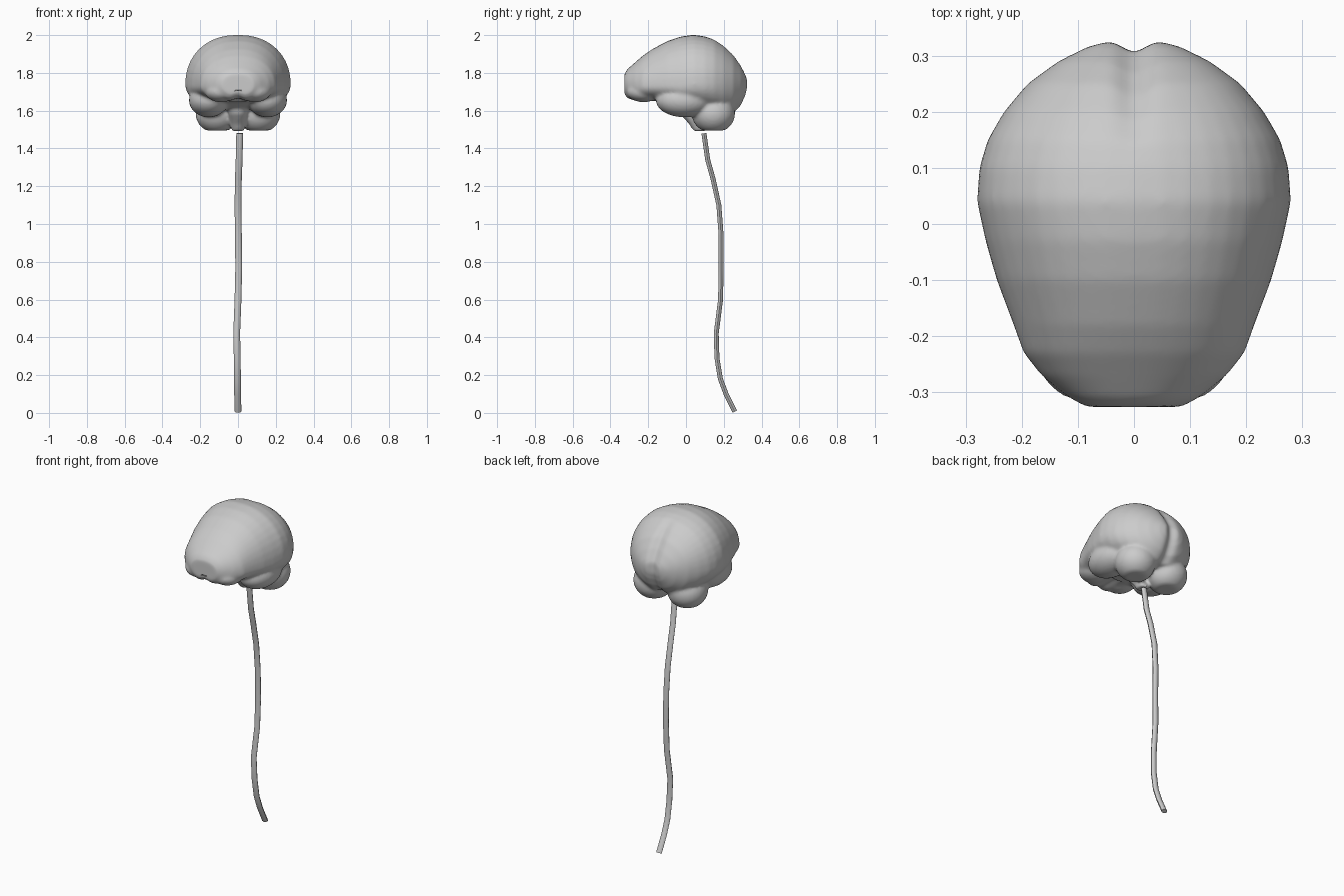
import bpy, bmesh, math
from mathutils import Vector

if "Cube" in bpy.data.objects:
    bpy.data.objects.remove(bpy.data.objects["Cube"])


def mesh_object(name, bm):
    bmesh.ops.recalc_face_normals(bm, faces=bm.faces)
    me = bpy.data.meshes.new(name)
    bm.to_mesh(me)
    bm.free()
    ob = bpy.data.objects.new(name, me)
    bpy.context.collection.objects.link(ob)
    return ob


def loft(bm, rings):
    """Skin a list of equal point rings and cap both ends."""
    vr = [[bm.verts.new(p) for p in r] for r in rings]
    n = len(vr[0])
    for a, b in zip(vr, vr[1:]):
        for i in range(n):
            bm.faces.new((a[i], a[(i + 1) % n], b[(i + 1) % n], b[i]))
    bm.faces.new(vr[0])
    bm.faces.new(vr[-1])


def power(c, e):
    return math.copysign(abs(c) ** e, c)


def ellipsoid(bm, centre, radii, flat=None):
    vs = bmesh.ops.create_uvsphere(bm, u_segments=28, v_segments=18, radius=1)["verts"]
    for v in vs:
        v.co = Vector([c + r * k for c, r, k in zip(centre, radii, v.co)])
        if flat:
            v.co.z = max(v.co.z, flat)


# cerebrum stations: y, half width, bottom z, widest z, top z
stations = [
    (-0.326, 0.085, 1.68, 1.74, 1.795), (-0.31, 0.115, 1.66, 1.735, 1.82),
    (-0.27, 0.165, 1.65, 1.73, 1.855), (-0.23, 0.197, 1.65, 1.73, 1.89),
    (-0.18, 0.215, 1.65, 1.73, 1.925), (-0.10, 0.245, 1.64, 1.73, 1.968),
    (-0.03, 0.265, 1.61, 1.73, 1.992), (0.04, 0.28, 1.60, 1.74, 2.002),
    (0.10, 0.276, 1.59, 1.74, 1.993), (0.15, 0.261, 1.58, 1.74, 1.978),
    (0.20, 0.232, 1.57, 1.74, 1.945), (0.25, 0.190, 1.58, 1.74, 1.90),
    (0.29, 0.135, 1.62, 1.74, 1.845), (0.315, 0.085, 1.67, 1.74, 1.80),
    (0.328, 0.04, 1.71, 1.745, 1.775),
]
rings = []
for y, w, zb, zm, zt in stations:
    ring = []
    for i in range(40):
        a = 2 * math.pi * i / 40
        c, s = math.cos(a), math.sin(a)
        h = zt - zm if s > 0 else zm - zb
        ring.append((w * power(c, 0.9), y, zm + h * power(s, 0.95)))
    rings.append(ring)
bm = bmesh.new()
loft(bm, rings)

# temporal lobes, frontal underside lobes and cerebellum halves
for s in (-1, 1):
    ellipsoid(bm, (s * 0.155, -0.01, 1.655), (0.105, 0.15, 0.09))
    ellipsoid(bm, (s * 0.09, -0.225, 1.70), (0.085, 0.09, 0.055))
    ellipsoid(bm, (s * 0.11, 0.145, 1.585), (0.115, 0.115, 0.105), 1.495)

# brain stem, leaning back toward the cord
stem = [(-0.01, 0.06, 0.05, 1.66), (0.02, 0.05, 0.05, 1.58),
        (0.055, 0.04, 0.04, 1.53), (0.075, 0.035, 0.035, 1.492)]
loft(bm, [[(rx * math.cos(k * math.pi / 8), y + ry * math.sin(k * math.pi / 8), z)
           for k in range(16)] for y, rx, ry, z in stem])
brain = mesh_object("brain", bm)

# fuse the lobes into one soft surface
m = brain.modifiers.new("fuse", "REMESH")
m.mode = "VOXEL"
m.voxel_size = 0.009
m = brain.modifiers.new("soften", "SMOOTH")
m.factor = 0.5
m.iterations = 8
bpy.context.view_layer.objects.active = brain
brain.select_set(True)
for name in ("fuse", "soften"):
    bpy.ops.object.modifier_apply(modifier=name)

# midline grooves at the back and on the forehead underside
for v in brain.data.vertices:
    g = math.exp(-(v.co.x / 0.03) ** 2)
    if v.co.y > 0.1:
        v.co.y -= 0.02 * g * min(1, (v.co.y - 0.1) / 0.15)
    elif v.co.y < -0.15 and v.co.z < 1.7:
        v.co.z += 0.015 * g
brain.data.shade_smooth()

# spinal cord: x, y, z along a gentle S curve
path = [Vector(p) for p in (
    (0.009, 0.095, 1.48), (0.006, 0.115, 1.34), (0.002, 0.143, 1.24),
    (0.0, 0.174, 1.10), (0.002, 0.186, 0.94), (0.004, 0.186, 0.77),
    (0.0, 0.183, 0.60), (-0.007, 0.160, 0.42), (-0.004, 0.164, 0.29),
    (-0.003, 0.182, 0.18), (-0.002, 0.212, 0.10), (0.0, 0.258, 0.007))]
rings = []
for i, p in enumerate(path):
    t = (path[min(i + 1, len(path) - 1)] - path[max(i - 1, 0)]).normalized()
    side = Vector((1, 0, 0))
    fwd = t.cross(side).normalized()
    rings.append([p + side * 0.018 * math.cos(k * math.pi / 4)
                  + fwd * 0.013 * math.sin(k * math.pi / 4) for k in range(8)])
bm = bmesh.new()
loft(bm, rings)
cord = mesh_object("spinal_cord", bm)
bpy.ops.object.select_all(action="DESELECT")
cord.select_set(True)
bpy.context.view_layer.objects.active = cord
bpy.ops.object.shade_smooth_by_angle(angle=math.radians(50))
